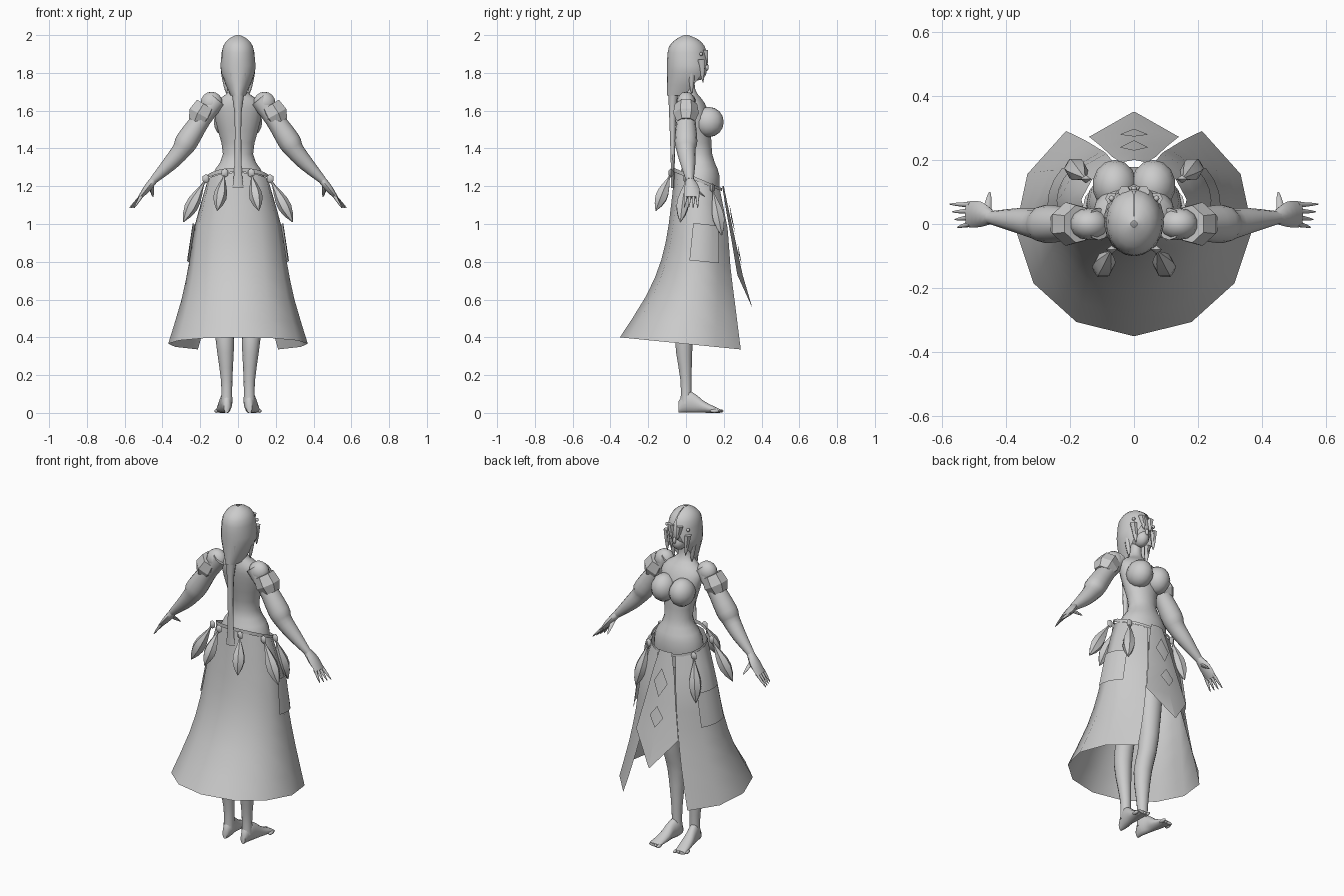
import bpy, bmesh
from math import sin, cos, pi, radians, sqrt
from mathutils import Vector, Matrix

cube = bpy.data.objects.get("Cube")
if cube:
    bpy.data.objects.remove(cube, do_unlink=True)

shade = (.6, .6, .6, 1)
grey = bpy.data.materials.new("plain_grey")
grey.use_nodes = True
grey.diffuse_color = shade
grey.node_tree.nodes["Principled BSDF"].inputs["Base Color"].default_value = shade

X_AXIS, Y_AXIS, Z_AXIS = Matrix.Identity(3)
UPRIGHT = (X_AXIS, Y_AXIS)
FORWARD = (X_AXIS, Z_AXIS)


def finish(name, bm, mirror=False, sharp=60):
    """Turn a bmesh into a smooth shaded object, optionally mirrored across x."""
    bmesh.ops.recalc_face_normals(bm, faces=bm.faces)
    mesh = bpy.data.meshes.new(name)
    bm.to_mesh(mesh)
    bm.free()
    mesh.materials.append(grey)
    part = bpy.data.objects.new(name, mesh)
    bpy.context.collection.objects.link(part)
    bpy.ops.object.select_all(action='DESELECT')
    part.select_set(True)
    bpy.context.view_layer.objects.active = part
    bpy.ops.object.shade_smooth_by_angle(angle=radians(sharp))
    if mirror:
        part.modifiers.new("mirror", 'MIRROR')


def spline(sections, steps):
    """Resample sections along a smooth curve."""
    points = [Vector(section) for section in sections]
    last = len(points) - 1
    result = []
    for i in range(last):
        before, start = points[max(i - 1, 0)], points[i]
        end, after = points[i + 1], points[min(i + 2, last)]
        for k in range(steps):
            t = k / steps
            bend = 2 * before - 5 * start + 4 * end - after
            twist = 3 * (start - end) + after - before
            result.append(start + ((end - before) + (bend + twist * t) * t) * (t / 2))
    return result + [points[last]]


def bridge(bm, rings, closed):
    for lower, upper in zip(rings, rings[1:]):
        count = len(lower)
        for i in range(count if closed else count - 1):
            j = (i + 1) % count
            bm.faces.new((lower[i], lower[j], upper[j], upper[i]))


def loft(name, sections, axes=None, sides=14, steps=3, mirror=True, sharp=60):
    """Capped tube through sections (x, y, z, radius) or (x, y, z, width, depth)."""
    sections = spline(sections, steps)
    centres = [Vector(section[:3]) for section in sections]
    bm = bmesh.new()
    rings = []
    for i, section in enumerate(sections):
        if axes:
            across, along = axes
        else:
            heading = centres[min(i + 1, len(centres) - 1)] - centres[max(i - 1, 0)]
            across = Y_AXIS.cross(heading).normalized()
            along = heading.cross(across).normalized()
        ring = []
        for k in range(sides):
            turn = 2 * pi * k / sides
            offset = across * section[3] * cos(turn) + along * section[-1] * sin(turn)
            ring.append(bm.verts.new(centres[i] + offset))
        rings.append(ring)
    bridge(bm, rings, True)
    bm.faces.new(rings[0])
    bm.faces.new(rings[-1])
    finish(name, bm, mirror, sharp)


def taper(t):
    return sqrt(1 - t)


def leaf(t):
    return sin(pi * t ** 1.4)


def spike(name, start, end, radius, shape, axes=None, sharp=60):
    """Pointed six-sided part whose width follows a shape rule."""
    start, end = Vector(start), Vector(end)
    stations = [k / 6 for k in range(7)]
    loft(name, [(*start.lerp(end, t), max(radius * shape(t), .002)) for t in stations],
         axes, sides=6, steps=1, sharp=sharp)


def level(z):
    return 0


def waist_dip(z):
    """Slope of a skirt row: steep at the waist, gentle at the hem."""
    return .1 + 1.2 * max(z - 1, 0)


def shell(name, sections, tilt, first=-1, last=1, columns=10, steps=2, mirror=False):
    """Cloth wrapped round the back: (z, half width, back y, front y, opening angle)."""
    bm = bmesh.new()
    rings = []
    for z, width, back, front, opening in spline(sections, steps):
        gap = radians(opening)
        depth = (front - back) / (1 + cos(gap))
        ring = []
        for k in range(columns + 1):
            turn = (first + (last - first) * k / columns) * (pi - gap)
            y = back + depth - depth * cos(turn)
            ring.append(bm.verts.new((width * sin(turn), y, z - tilt(z) * y)))
        rings.append(ring)
    bridge(bm, rings, False)
    finish(name, bm, mirror)


def ball(name, centre, size, mirror=True, segments=14):
    bm = bmesh.new()
    place = Matrix.Translation(centre) @ Matrix.Diagonal((*size, 1))
    bmesh.ops.create_uvsphere(bm, u_segments=segments, v_segments=segments // 2 + 1,
                              radius=1, matrix=place)
    finish(name, bm, mirror)


# Torso, neck and bust
torso = [(.06, 1.1, .15, .11), (.07, 1.25, .14, .11), (.07, 1.37, .08, .07), (.05, 1.55, .12, .08),
         (.03, 1.64, .12, .07), (.01, 1.71, .04, .04), (.02, 1.8, .03, .03)]
loft("torso", [(0, *section) for section in torso], UPRIGHT, sides=18, mirror=False)
ball("bust", (.06, .12, 1.54), (.07, .08, .08))

# Head and hair
ball("head", (0, .03, 1.87), (.07, .08, .1), mirror=False)
ball("chin", (0, .06, 1.81), (.04, .05, .05), mirror=False)
ball("nose", (0, .11, 1.83), (.01, .01, .02), mirror=False, segments=8)
shell("hair", [(2, .01, -.01, .01, 2), (1.98, .05, -.05, .06, 2), (1.94, .08, -.09, .1, 2),
               (1.87, .09, -.1, .11, 20), (1.8, .09, -.1, .09, 45), (1.68, .04, -.1, -.01, 85)],
      level, columns=18)
ponytail = [(-.06, 1.8, .06, .04), (-.07, 1.6, .02, .02), (-.07, 1.3, .02, .01), (-.07, 1.19, .03, .01)]
loft("ponytail", [(0, *section) for section in ponytail], UPRIGHT, sides=8, mirror=False)
spike("cheek_lock", (.07, .08, 1.87), (.06, .09, 1.75), .02, taper, UPRIGHT)
spike("neck_lock", (.07, .03, 1.8), (.06, .03, 1.69), .02, taper, UPRIGHT)
spike("fringe_lock", (.03, .1, 1.92), (.02, .11, 1.84), .02, taper, UPRIGHT)
ball("hair_clip", (.07, .08, 1.9), (.01, .01, .01), segments=8)

# Arms with puffed sleeves
ball("shoulder", (.14, 0, 1.64), (.06, .05, .06))
loft("arm", [(.11, 0, 1.66, .05), (.19, 0, 1.56, .05), (.27, 0, 1.44, .06), (.3, 0, 1.39, .05),
             (.36, .01, 1.32, .04), (.45, .02, 1.23, .02)], sides=12)
loft("sleeve_band", [(.17, 0, 1.63, .06), (.2, 0, 1.58, .07), (.22, 0, 1.54, .05)],
     sides=7, steps=1, sharp=25)

# Hands
loft("palm", [(.44, .02, 1.24, .02, .02), (.48, .03, 1.19, .02, .04), (.52, .03, 1.14, .01, .04)], sides=8)
for k in range(4):
    spike("finger", (.51, .02 * k, 1.15), (.55 + .008 * k, .024 * k - .01, 1.085), .01, taper)
spike("thumb", (.46, .03, 1.2), (.45, .1, 1.145), .015, taper, FORWARD)

# Legs, feet and toes
loft("leg", [(.08, .05, 1.1, .08), (.08, .03, .6, .055), (.07, -.01, .4, .05), (.06, 0, .17, .03),
             (.06, 0, .05, .03)], UPRIGHT)
foot = [(.06, -.04, .03, .015), (.06, 0, .06, .03), (.07, .05, .05, .03), (.075, .1, .03, .035),
        (.085, .18, .01, .035)]
loft("foot", [(x, y, height, width, height) for x, y, height, width in foot], FORWARD)
for k in range(4):
    ball("toe", (.055 + .02 * k, .175 - .008 * k, .01), (.01, .025, .01), segments=8)

# Skirt open at the front, with side overlays and a belt
skirt = [(1.25, .165, -.06, .18, 20), (1, .23, -.09, .22, 22), (.8, .26, -.13, .235, 25),
         (.6, .3, -.21, .26, 30), (.365, .37, -.35, .29, 35)]
shell("skirt", skirt, waist_dip)
overlay = [(z + .01, width + .01, back - .01, front + .01, gap) for z, width, back, front, gap in skirt[1:3]]
shell("skirt_overlay", overlay, waist_dip, first=.5, last=.8, columns=4, mirror=True)
shell("belt", [(z, .17, -.065, .19, 0) for z in (1.27, 1.25)], waist_dip, columns=20, steps=1)

# Pointed front apron with diamond plates
apron = [(1.2, .2, .04), (1.08, .225, .07), (.92, .26, .1), (.73, .3, .14), (.56, .35, .004)]
bm = bmesh.new()
bridge(bm, [[bm.verts.new((side * width, y - abs(side) * width / 5, z)) for side in (-1, 0, 1)]
            for z, y, width in apron], False)
finish("apron", bm)
for name, y, z, height in (("upper_diamond", .245, 1.03, .08), ("lower_diamond", .285, .84, .06)):
    bm = bmesh.new()
    lean = height / 5
    top = bm.verts.new((0, y - lean, z + height))
    bottom = bm.verts.new((0, y + lean, z - height))
    for side in (-.045, .045):
        bm.faces.new((top, bm.verts.new((side, y - .006, z)), bottom))
    finish(name, bm)

# Leaf-shaped pendants hanging from knots on the belt
for name, top, tip in (("back_pendant", (.07, -.08, 1.27), (.11, -.16, 1.07)),
                       ("side_pendant", (.17, 0, 1.24), (.29, -.03, 1.01)),
                       ("front_pendant", (.15, .14, 1.19), (.2, .19, .94))):
    spike(name, top, tip, .036, leaf, sharp=30)
    ball(name + "_knot", top, (.02, .015, .025), segments=4)
